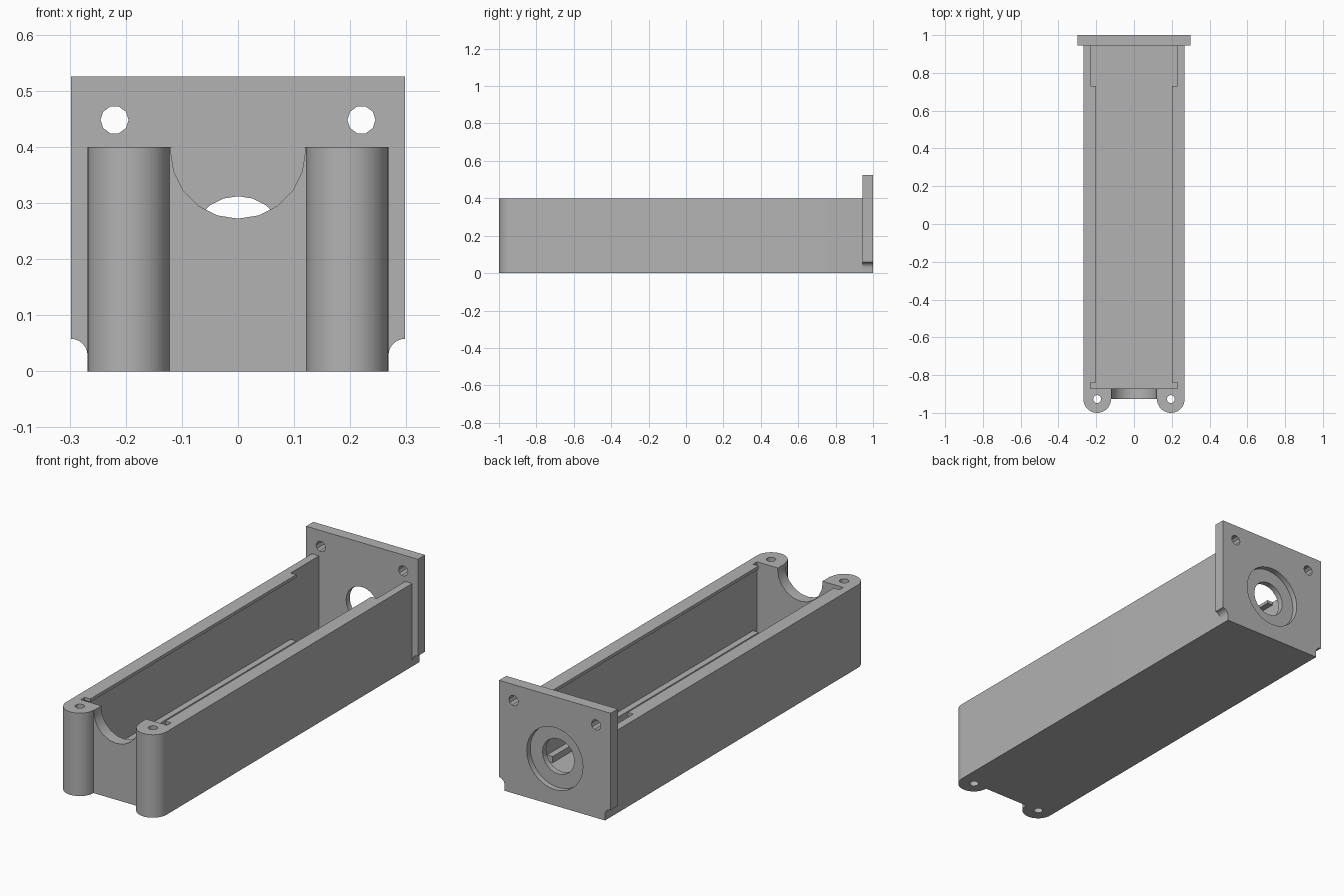
import bpy, bmesh
from math import sin, cos, pi, radians

old = bpy.data.objects.get("Cube")
if old:
    bpy.data.objects.remove(old, do_unlink=True)

grey = bpy.data.materials.new("plain grey")
grey.use_nodes = True
color = (0.45, 0.45, 0.45, 1)
grey.diffuse_color = color
grey.node_tree.nodes["Principled BSDF"].inputs["Base Color"].default_value = color


def extrude(name, profile, low, high, axis="Z"):
    """Solid from a closed 2D profile, pushed along Z or along Y."""
    bm = bmesh.new()
    place = (lambda a, b, h: (a, b, h)) if axis == "Z" else (lambda a, b, h: (a, h, b))
    base = bm.faces.new([bm.verts.new(place(a, b, low)) for a, b in profile])
    top = bmesh.ops.extrude_face_region(bm, geom=[base])["geom"]
    shift = place(0, 0, high - low)
    bmesh.ops.translate(bm, vec=shift, verts=[v for v in top if isinstance(v, bmesh.types.BMVert)])
    bmesh.ops.recalc_face_normals(bm, faces=bm.faces)
    mesh = bpy.data.meshes.new(name)
    bm.to_mesh(mesh)
    bm.free()
    mesh.materials.append(grey)
    obj = bpy.data.objects.new(name, mesh)
    bpy.context.collection.objects.link(obj)
    return obj


def rect(x0, x1, y0, y1):
    return [(x0, y0), (x1, y0), (x1, y1), (x0, y1)]


def arc(cx, cy, r, start, end, steps):
    angles = [radians(start + (end - start) * i / steps) for i in range(steps + 1)]
    return [(cx + r * cos(t), cy + r * sin(t)) for t in angles]


def circle(cx, cy, r, sides):
    return arc(cx, cy, r, 0, 360, sides)[:-1]


def mirrored(half):
    return half + [(-x, y) for x, y in reversed(half)]


def cut(target, cutters):
    for cutter in cutters:
        mod = target.modifiers.new("cut", "BOOLEAN")
        mod.operation, mod.solver, mod.object = "DIFFERENCE", "EXACT", cutter
        bpy.context.view_layer.objects.active = target
        bpy.ops.object.modifier_apply(modifier=mod.name)
        bpy.data.objects.remove(cutter, do_unlink=True)


# Trough with two rounded screw posts at the front
HALF, HEIGHT, POST_X, POST_Y, POST_R = 0.268, 0.4, 0.195, -0.927, 0.073
outline = mirrored([(HALF, 0.95)] + arc(POST_X, POST_Y, POST_R, 0, -180, 24))
trough = extrude("trough", outline, 0, HEIGHT)

# Hollow: lip along the top, side recess, ledge along the bottom
FLOOR, LEDGE, LIP = 0.05, 0.08, 0.385
cutters = [
    extrude("hollow", rect(-0.2, 0.2, -0.87, 0.96), FLOOR, 0.5),
    extrude("side_recess", rect(-0.23, 0.23, -0.87, 0.96), LEDGE, LIP),
    extrude("rear_bay", rect(-0.23, 0.23, 0.73, 0.97), FLOOR, 0.5),
    extrude("front_slot", rect(-0.23, 0.23, -0.87, -0.84), FLOOR, 0.5),
    extrude("saddle", circle(0, 0.392, 0.12, 20), -1.1, -0.8, "Y"),
]
cutters += [extrude("post_bore", circle(s * POST_X, POST_Y, 0.021, 16), -0.1, 0.5) for s in (-1, 1)]
cut(trough, cutters)

# Rear mounting plate with scooped lower corners
plate_outline = mirrored([(0.298, 0.525)] + arc(0.298, 0.028, 0.03, 90, 180, 6) + [(HALF, 0)])
plate = extrude("rear_plate", plate_outline, 0.945, 1, "Y")
cutters = [
    extrude("shaft_hole", circle(0, 0.227, 0.085, 20), 0.8, 1.1, "Y"),
    extrude("bearing_seat", circle(0, 0.227, 0.15, 32), 0.973, 1.1, "Y"),
]
cutters += [extrude("screw_hole", circle(s * 0.22, 0.448, 0.025, 10), 0.8, 1.1, "Y") for s in (-1, 1)]
cut(plate, cutters)

# Smooth the round walls, keep edges crisp
for obj in (trough, plate):
    bpy.ops.object.select_all(action="DESELECT")
    obj.select_set(True)
    bpy.context.view_layer.objects.active = obj
    bpy.ops.object.shade_smooth_by_angle(angle=radians(25))
